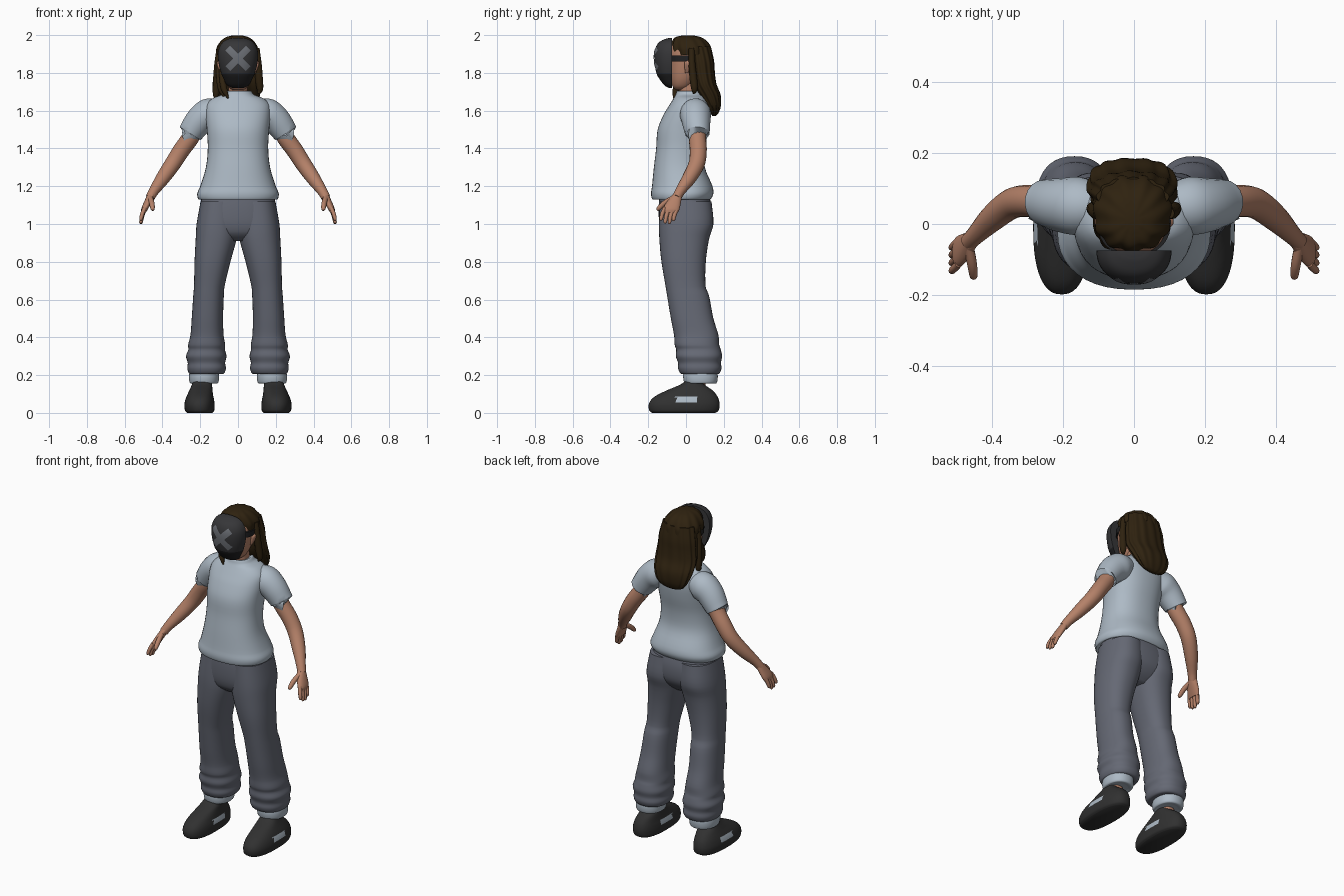
import bpy, bmesh, math
from mathutils import Vector
from mathutils.bvhtree import BVHTree

if "Cube" in bpy.data.objects:
    bpy.data.objects.remove(bpy.data.objects["Cube"], do_unlink=True)


def material(name, r, g, b):
    mat = bpy.data.materials.new(name)
    mat.use_nodes = True
    mat.diffuse_color = (r, g, b, 1)
    shader = next(n for n in mat.node_tree.nodes if n.type == "BSDF_PRINCIPLED")
    shader.inputs["Base Color"].default_value = (r, g, b, 1)
    shader.inputs["Roughness"].default_value = .8
    return mat


shirt_blue = material("pale blue cotton", .42, .49, .56)
pants_grey = material("slate grey cloth", .13, .14, .175)
skin_tan = material("tan skin", .46, .22, .14)
hair_brown = material("dark brown hair", .028, .016, .005)
shoe_black = material("charcoal shoe", .03, .03, .03)
mask_grey = material("dark grey mask", .037, .037, .04)
mask_black = material("black strap", .015, .015, .016)
cross_grey = material("mid grey paint", .15, .16, .18)
SIDES = (("left", 1), ("right", -1))


def finish(name, bm, mats):
    """Turn a bmesh into a smooth-shaded object."""
    bmesh.ops.recalc_face_normals(bm, faces=bm.faces)
    mesh = bpy.data.meshes.new(name)
    bm.to_mesh(mesh)
    bm.free()
    for mat in mats:
        mesh.materials.append(mat)
    mesh.shade_smooth()
    mesh.set_sharp_from_angle(angle=math.radians(50))
    obj = bpy.data.objects.new(name, mesh)
    bpy.context.collection.objects.link(obj)
    return obj


def refine(rows, steps):
    """Hermite interpolation of section rows, spaced by chord length."""
    pts = [Vector(r) for r in rows]
    t = [0]
    for a, b in zip(pts, pts[1:]):
        t.append(t[-1] + (b - a).length)
    last = len(pts) - 1
    slope = []
    for i in range(len(pts)):
        lo, hi = max(i - 1, 0), min(i + 1, last)
        slope.append((pts[hi] - pts[lo]) / (t[hi] - t[lo]))
    out = []
    for i in range(last):
        h = t[i + 1] - t[i]
        for k in range(steps):
            u = k / steps
            v = 1 - u
            out.append(pts[i] * (v * v * (1 + 2 * u)) + pts[i + 1] * (u * u * (3 - 2 * u))
                       + slope[i] * (h * u * v * v) - slope[i + 1] * (h * u * u * v))
    return out + [pts[-1]]


def bridge(rings):
    """Skin closed rings of points and cap both ends."""
    bm = bmesh.new()
    loops = [[bm.verts.new(p) for p in ring] for ring in rings]
    n = len(loops[0])
    for a, b in zip(loops, loops[1:]):
        for i in range(n):
            j = (i + 1) % n
            bm.faces.new((a[i], a[j], b[j], b[i]))
    bm.faces.new(loops[0])
    bm.faces.new(loops[-1])
    return bm


def loft_mesh(rows, s=1, power=2.2, ridges=0, n=40, steps=4):
    """Horizontal sections: height, centre x, half width, front y, back y."""
    rings = []
    for z, x, w, front, back in refine(rows, steps):
        ring = []
        for i in range(n):
            a = math.tau * i / n
            c, d = math.cos(a), math.sin(a)
            k = 1 + (.035 * math.cos(ridges * a + z * 9) if ridges else 0)
            px = math.copysign(abs(c) ** (2 / power), c) * w * k
            py = math.copysign(abs(d) ** (2 / power), d) * (back - front) / 2 * k
            ring.append((s * (x + px), (front + back) / 2 + py, z))
        rings.append(ring)
    return bridge(rings)


def loft(name, mat, rows, **options):
    return finish(name, loft_mesh(rows, **options), [mat])


def tube(name, mat, rows, s=1, n=20, steps=4):
    """Round sections across a path: x, y, z, radius."""
    path = refine(rows, steps)
    centres = [Vector((s * p[0], p[1], p[2])) for p in path]
    rings = []
    for i, c in enumerate(centres):
        along = (centres[min(i + 1, len(path) - 1)] - centres[max(i - 1, 0)]).normalized()
        u = along.cross(Vector((0, 1, .1))).normalized()
        v = along.cross(u)
        rings.append([c + (u * math.cos(math.tau * k / n) + v * math.sin(math.tau * k / n)) * path[i][3]
                      for k in range(n)])
    return finish(name, bridge(rings), [mat])


# Shirt body with a rolled hem and round collar
loft("shirt_body", shirt_blue, [
    (1.14, 0, .185, -.16, .11), (1.13, 0, .208, -.178, .128), (1.16, 0, .216, -.185, .145),
    (1.2, 0, .2, -.18, .14), (1.3, 0, .17, -.17, .1), (1.4, 0, .16, -.158, .1),
    (1.5, 0, .165, -.15, .12), (1.58, 0, .172, -.118, .13), (1.63, 0, .168, -.088, .125),
    (1.665, 0, .135, -.066, .11), (1.685, 0, .085, -.055, .092), (1.705, 0, .068, -.048, .085),
    (1.7, 0, .056, -.04, .07)], power=2.3)

# Trousers seat
loft("pants_seat", pants_grey, [
    (1.16, 0, .19, -.14, .12), (1.08, 0, .203, -.145, .138), (1, 0, .212, -.141, .134),
    (.95, 0, .19, -.125, .105), (.91, 0, .09, -.08, .06)], power=2.4)

for side, s in SIDES:
    # Sleeve, bare arm and hand
    tube(side + "_sleeve", shirt_blue, [
        (.09, .05, 1.605, .06), (.15, .05, 1.585, .082), (.2, .053, 1.55, .077),
        (.25, .06, 1.485, .066), (.254, .06, 1.479, .063), (.25, .06, 1.485, .05)], s)
    tube(side + "_arm", skin_tan, [
        (.22, .06, 1.52, .045), (.25, .06, 1.46, .046), (.3, .065, 1.39, .045),
        (.345, .057, 1.32, .043), (.4, .015, 1.24, .037), (.445, -.03, 1.175, .027),
        (.465, -.05, 1.14, .024)], s)
    loft(side + "_palm", skin_tan, [
        (1.165, .455, .02, -.062, -.02), (1.12, .475, .021, -.1, -.026),
        (1.08, .494, .018, -.122, -.034), (1.06, .5, .012, -.122, -.042)], s=s, n=20)
    for i, finger in enumerate(("index", "middle", "ring", "little")):
        y = -.112 + .022 * i
        reach = (.055, .07, .073, .058)[i]
        tube(f"{side}_{finger}_finger", skin_tan, [
            (.494, y, 1.085, .011), (.507, y - .014, 1.085 - reach * .6, .011),
            (.514, y - .02, 1.08 - reach, .009), (.514, y - .02, 1.073 - reach, .004)], s, n=10)
    tube(side + "_thumb", skin_tan, [
        (.465, -.065, 1.14, .014), (.456, -.115, 1.11, .014), (.452, -.147, 1.08, .011),
        (.452, -.153, 1.072, .005)], s, n=12)

    # Baggy trouser leg gathered above a pale cuff
    loft(side + "_pants_leg", pants_grey, [
        (1.12, .1, .098, -.138, .135), (1, .11, .109, -.143, .145), (.92, .116, .108, -.141, .122),
        (.8, .135, .095, -.13, .105), (.67, .152, .081, -.108, .104), (.62, .156, .081, -.1, .122),
        (.5, .162, .083, -.08, .145), (.41, .164, .088, -.063, .172), (.36, .166, .098, -.06, .176),
        (.335, .166, .097, -.052, .184), (.3, .168, .107, -.054, .191), (.265, .167, .099, -.042, .185),
        (.235, .166, .102, -.042, .188), (.208, .167, .092, -.028, .176), (.205, .17, .07, 0, .15)],
        s=s, power=2.3)
    loft(side + "_cuff", shirt_blue, [
        (.23, .18, .072, -.005, .16), (.2, .18, .079, -.015, .168), (.165, .18, .077, -.011, .165),
        (.155, .18, .07, -.003, .157), (.16, .18, .05, .02, .13)], s=s)
    loft(side + "_ankle", skin_tan, [
        (.08, .187, .036, .02, .1), (.2, .185, .036, .025, .105)], s=s, n=20)

    # Shoe, with a plain pale stripe on both flanks
    shoe = loft_mesh([
        (0, .203, .066, -.18, .155), (.012, .203, .077, -.194, .172), (.04, .204, .08, -.198, .178),
        (.065, .203, .077, -.188, .175), (.09, .201, .07, -.16, .165), (.12, .196, .061, -.1, .14),
        (.15, .191, .053, -.03, .098), (.172, .19, .046, .002, .085)],
        s=s, power=2.4, n=64, steps=5)
    shoe.normal_update()
    for f in shoe.faces:
        c = f.calc_center_median()
        f.material_index = int(abs(f.normal.x) > .5 and .058 < c.z < .085 and abs(c.y - .005) < .06)
    finish(side + "_shoe", shoe, [shoe_black, shirt_blue])

    # Ear
    loft(side + "_ear", skin_tan, [
        (1.8, .088, .006, -.004, .012), (1.83, .096, .011, -.008, .022),
        (1.855, .1, .012, -.008, .028), (1.866, .097, .005, 0, .02)], s=s, n=16)

# Head and neck
loft("neck", skin_tan, [(1.63, 0, .06, -.035, .08), (1.69, 0, .052, -.036, .07),
                        (1.78, 0, .052, -.036, .07)])
loft("head", skin_tan, [
    (1.71, 0, .03, -.055, 0), (1.73, 0, .055, -.072, .03), (1.77, 0, .075, -.082, .06),
    (1.83, 0, .088, -.086, .09), (1.9, 0, .092, -.085, .1), (1.95, 0, .08, -.07, .09),
    (1.98, 0, .04, -.03, .05)])

# Mask: domed front shell cut flat behind, black below the chin line
mask = loft_mesh([
    (1.72, 0, .03, -.09, -.054), (1.735, 0, .058, -.115, -.029), (1.77, 0, .077, -.142, -.002),
    (1.797, 0, .089, -.156, .012), (1.86, 0, .104, -.167, .023), (1.92, 0, .104, -.165, .021),
    (1.96, 0, .084, -.145, .001), (1.98, 0, .05, -.108, -.036), (1.985, 0, .02, -.085, -.059)], n=48)
cut = bmesh.ops.bisect_plane(mask, geom=mask.verts[:] + mask.edges[:] + mask.faces[:],
                             plane_co=(0, -.074, 0), plane_no=(0, 1, 0), clear_outer=True)
bmesh.ops.holes_fill(mask, edges=[e for e in cut["geom_cut"] if isinstance(e, bmesh.types.BMEdge)])
for f in mask.faces:
    f.material_index = int(f.calc_center_median().z < 1.797)
tree = BVHTree.FromBMesh(mask)
finish("mask", mask, [mask_grey, mask_black])

# Painted cross draped over the mask
for label, turn in (("rising", 1), ("falling", -1)):
    bar = bmesh.new()
    bmesh.ops.create_grid(bar, x_segments=24, y_segments=6, size=1)
    for v in bar.verts:
        a, b = v.co.x * .077, v.co.y * .018
        x, z = (a - b) * .707, 1.877 + turn * (a + b) * .707
        hit = tree.ray_cast(Vector((x, -1, z)), Vector((0, 1, 0)))[0]
        v.co = (x, (hit.y if hit else -.1) - .003, z)
    obj = finish("mask_cross_" + label, bar, [cross_grey])
    if obj.data.polygons[0].normal.y > 0:
        obj.data.flip_normals()

loft("mask_strap", mask_black, [(1.86, 0, .103, -.09, .1), (1.892, 0, .104, -.09, .1)])

# Hair: crown, long back and loose locks
loft("hair_crown", hair_brown, [
    (1.895, -.004, .108, -.072, .138), (1.93, -.004, .108, -.077, .134), (1.965, -.004, .088, -.072, .113),
    (1.988, -.004, .06, -.055, .08), (1.999, -.004, .022, -.015, .035)], ridges=11, n=88)
loft("hair_back", hair_brown, [
    (1.94, -.004, .1, .01, .13), (1.86, -.004, .115, .018, .147), (1.8, -.004, .12, .024, .151),
    (1.74, -.004, .126, .035, .16), (1.68, -.006, .12, .068, .183), (1.62, -.006, .1, .11, .183),
    (1.585, -.008, .07, .13, .17), (1.572, -.01, .03, .14, .158)], ridges=13, n=104)
for side, s in SIDES:
    end = 1.675 - .015 * s * -1
    tube(side + "_hair_lock", hair_brown, [
        (.098, .03, 1.93, .016), (.108, .032, 1.84, .018), (.112, .04, 1.76, .02),
        (.116, .045, end + .02, .016), (.108, .04, end, .005)], s, n=12)
for i, (x, y) in enumerate(((-.088, -.02), (-.072, -.045))):
    tube(f"stray_lock_{i + 1}", hair_brown, [
        (x - .02, .02, 1.84, .008), (x - .012, y + .012, 1.77, .015), (x, y - .01, 1.71, .016),
        (x + .02, y - .02, 1.665, .004)], n=12)
